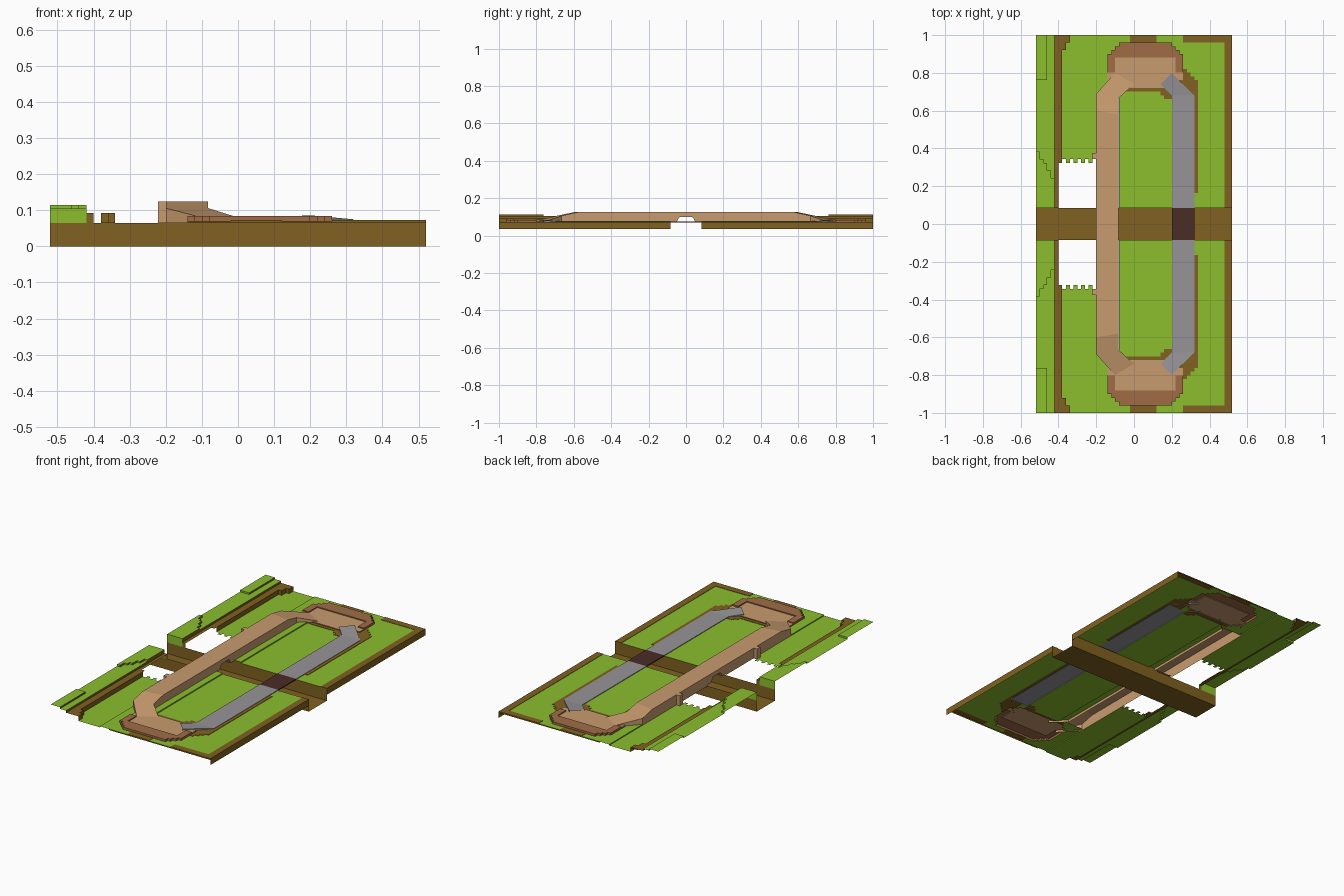
import bpy, bmesh, math

if "Cube" in bpy.data.objects:
    bpy.data.objects.remove(bpy.data.objects["Cube"])

# ---------- colours ----------
def mat(name, r, g, b):
    m = bpy.data.materials.new(name)
    m.diffuse_color = (r, g, b, 1)
    m.use_nodes = True
    m.node_tree.nodes["Principled BSDF"].inputs["Base Color"].default_value = m.diffuse_color
    return m

GRASS = mat("grass_green", 0.258, 0.52, 0.027)
SOIL = mat("soil_brown", 0.216, 0.12, 0.015)
CLAY = mat("clay_tan", 0.58, 0.328, 0.156)
RIM = mat("dark_clay", 0.352, 0.15, 0.061)
ROAD = mat("road_grey", 0.305, 0.296, 0.31)
WOOD = mat("bridge_dark_brown", 0.07, 0.026, 0.019)


# ---------- helper: half mesh (y >= 0) mirrored over y = 0 ----------
def half_part(name, faces, mats):
    """faces: list of (points, material index)"""
    bm = bmesh.new()
    for pts, mi in faces:
        f = bm.faces.new([bm.verts.new(p) for p in pts])
        f.material_index = mi
    bmesh.ops.remove_doubles(bm, verts=bm.verts, dist=1e-5)
    me = bpy.data.meshes.new(name)
    bm.to_mesh(me)
    bm.free()
    for m in mats:
        me.materials.append(m)
    ob = bpy.data.objects.new(name, me)
    bpy.context.collection.objects.link(ob)
    mod = ob.modifiers.new("mirror", 'MIRROR')
    mod.use_axis = (False, True, False)
    mod.use_clip = True
    return ob


TRENCH, NX, NY = 0.084, 52, 46
DX, DY = 0.02, (1 - 0.084) / 46
LOW, BASE, TOP = 0.065, 0.071, 0.125


# ---------- stepped ground: height and colour of each cell by rule ----------
def cell(i, j):
    """(height, colour index) or None for a hole; 0 grass, 1 soil, 2 clay, 3 rim"""
    if not (0 <= i < NX and 0 <= j < NY):
        return None
    x, y = -0.52 + (i + 0.5) * DX, TRENCH + (j + 0.5) * DY
    if y < 0.68 and (-0.2 < x < -0.08 or 0.2 < x < 0.32):
        return None                                   # under ridge and road
    if -0.4 < x < -0.2 and y < 0.33 + (0.012 if i % 2 else 0):
        return None                                   # open pits
    # banked turn
    ox = min(x + 0.14, 0.26 - x)
    if ox > 0 and 0.73 < y < 0.96 and ox + 0.96 - y > 0.06 and ox + y - 0.73 > 0.04:
        if y > 0.885 or (ox < 0.035 and y > 0.8):
            return (0.084, 3)
        return (0.078, 2)
    # raised bank on the left with soil cliff
    cliff_end = -0.33 if y > 0.96 else (-0.35 if y > 0.93 else -0.37)
    if x < -0.43:
        if (y > 0.77 and x < -0.47) or y < 0.25 + 1.7 * (-0.43 - x):
            return (0.114, 0)
        return (0.104, 0)
    if x < cliff_end:
        return (0.092, 1)
    if x < -0.2:
        return (LOW, 0)
    # bare soil patches
    soil = (x > 0.48
            or (y > 0.965 and (-0.03 < x < 0.13 or x > 0.26))
            or (0.32 < x < 0.34 and 0.16 < y < 0.7)
            or (0.24 < x < 0.35 and y > 0.66 and x + y < 1.09)
            or (-0.08 < x < 0.2 and 0.66 < y < 0.75 and (x + y > 0.83 or y > 0.71)))
    if soil:
        return (BASE + 0.002, 1)
    return (0.078 if -0.08 < x < -0.04 and y < 0.7 else BASE, 0)


faces = []
for i in range(NX):
    for j in range(NY):
        c = cell(i, j)
        if not c:
            continue
        h, k = c
        x0, y0 = -0.52 + i * DX, TRENCH + j * DY
        x1, y1 = x0 + DX, y0 + DY
        faces.append(([(x0, y0, h), (x1, y0, h), (x1, y1, h), (x0, y1, h)], k))
        sides = [((i + 1, j), (x1, y0), (x1, y1)), ((i - 1, j), (x0, y1), (x0, y0)),
                 ((i, j + 1), (x1, y1), (x0, y1)), ((i, j - 1), (x0, y0), (x1, y0))]
        for (a, b), p, q in sides:
            n = cell(a, b)
            if n:
                low = n[0]
            elif b < 0 or (b >= NY and x0 > -0.15):   # trench lip and end edges
                low = LOW
            else:
                continue
            if low < h - 1e-4:
                wall = 3 if k >= 2 else (0 if x1 < -0.4 and (b != j) else 1)
                if a != i and h < 0.08 and k == 0:
                    wall = 0
                faces.append(([(*p, low), (*q, low), (*q, h), (*p, h)], wall))
half_part("stepped_ground", faces, [GRASS, SOIL, CLAY, RIM])

# ---------- right edge skirt ----------
half_part("edge_skirt", [([(0.52, TRENCH, 0.035), (0.52, 1, 0.035),
                           (0.52, 1, 0.073), (0.52, TRENCH, 0.073)], 0)], [SOIL])

# ---------- trench: floor and side wall ----------
half_part("trench", [
    ([(-0.52, 0, 0), (0.52, 0, 0), (0.52, TRENCH, 0), (-0.52, TRENCH, 0)], 0),
    ([(-0.52, TRENCH, 0), (0.52, TRENCH, 0), (0.52, TRENCH, LOW), (-0.52, TRENCH, LOW)], 0),
    ([(-0.1, TRENCH, LOW), (0.52, TRENCH, LOW), (0.52, TRENCH, BASE), (-0.1, TRENCH, BASE)], 0),
], [SOIL])

# ---------- raised clay ridge with tunnel and end ramps ----------
XO, XI = -0.2, -0.083
outer = [(XO, 0, TOP), (XO, 0.6, TOP), (XO, 0.69, 0.106), (-0.1, 0.8, 0.08)]
inner = [(XI, 0, TOP), (XI, 0.58, TOP), (XI, 0.665, 0.106), (0.0, 0.74, 0.08)]
faces = []
for a in range(3):
    o0, o1, n0, n1 = outer[a], outer[a + 1], inner[a], inner[a + 1]
    faces.append(([o0, n0, n1, o1], 0))
    if a:
        for p, q in ((o1, o0), (n0, n1)):
            faces.append(([(p[0], p[1], LOW), (q[0], q[1], LOW), q, p], 0))
notch = [(0, 0.1), (0.035, 0.1), (0.05, 0.073), (TRENCH, 0.073), (TRENCH, LOW)]
for x, ye in ((XO, 0.6), (XI, 0.58)):
    prof = [(x, y, z) for y, z in notch + [(ye, LOW), (ye, TOP), (0, TOP)]]
    faces.append((prof if x == XI else prof[::-1], 0))
for (ya, za), (yb, zb) in zip(notch[:3], notch[1:4]):          # tunnel lining
    faces.append(([(XO, ya, za), (XO, yb, zb), (XI, yb, zb), (XI, ya, za)], 0))
half_part("clay_ridge", faces, [CLAY])

# ---------- small buttress on the ridge's outer wall ----------
xa, ya, yb = -0.222, 0.345, 0.375
half_part("ridge_buttress", [
    ([(xa, yb, LOW), (xa, ya, LOW), (xa, ya, TOP), (xa, yb, TOP)], 0),
    ([(xa, ya, LOW), (XO, ya, LOW), (XO, ya, TOP), (xa, ya, TOP)], 0),
    ([(XO, yb, LOW), (xa, yb, LOW), (xa, yb, TOP), (XO, yb, TOP)], 0),
    ([(xa, ya, TOP), (XO, ya, TOP), (XO, yb, TOP), (xa, yb, TOP)], 0),
], [CLAY])

# ---------- paved road with a bend at each end ----------
left = [(0.2, TRENCH, 0.075), (0.2, 0.68, 0.075), (0.14, 0.74, 0.083)]
right = [(0.32, TRENCH, 0.075), (0.32, 0.68, 0.075), (0.2, 0.8, 0.086)]
faces = []
for a in range(2):
    faces.append(([left[a], right[a], right[a + 1], left[a + 1]], 0))
    for p, q in ((left[a + 1], left[a]), (right[a], right[a + 1])):
        faces.append(([(p[0], p[1], BASE), (q[0], q[1], BASE), q, p], 0))
half_part("paved_road", faces, [ROAD])

# ---------- bridge deck over the trench ----------
faces = [([(0.2, 0, z), (0.32, 0, z), (0.32, TRENCH, z), (0.2, TRENCH, z)][::s], 0)
         for z, s in ((0.075, 1), (0.069, -1))]
for x, s in ((0.32, 1), (0.2, -1)):
    faces.append(([(x, 0, 0.069), (x, TRENCH, 0.069), (x, TRENCH, 0.075), (x, 0, 0.075)][::s], 0))
half_part("bridge_deck", faces, [WOOD])
